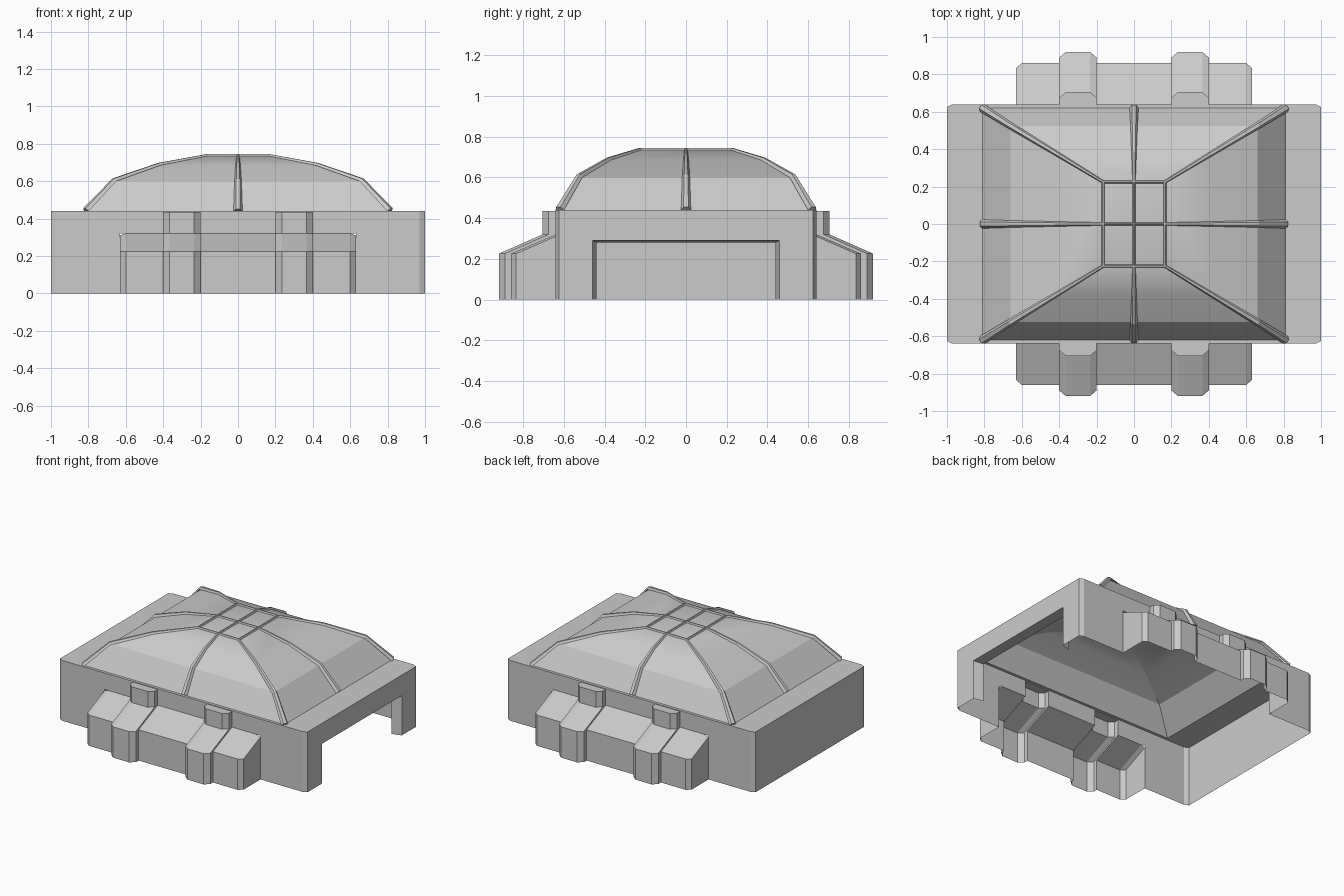
import bpy, bmesh
from mathutils import Vector

if "Cube" in bpy.data.objects:
    bpy.data.objects.remove(bpy.data.objects["Cube"])

H = 0.44          # wall height
W = 0.64          # half depth of the main shell


def finish(name, polys, smooth=None):
    """Make one welded sheet object from a list of polygons."""
    bm = bmesh.new()
    for poly in polys:
        bm.faces.new([bm.verts.new(p) for p in poly])
    bmesh.ops.remove_doubles(bm, verts=bm.verts, dist=0.0005)
    bmesh.ops.dissolve_degenerate(bm, edges=bm.edges, dist=0.0005)
    bmesh.ops.recalc_face_normals(bm, faces=bm.faces)
    # open sheets: make the normals point away from the middle of the building
    if sum(f.normal.dot(f.calc_center_median() - Vector((0, 0, 0.1))) * f.calc_area()
           for f in bm.faces) < 0:
        bmesh.ops.reverse_faces(bm, faces=bm.faces)
    me = bpy.data.meshes.new(name)
    bm.to_mesh(me)
    bm.free()
    ob = bpy.data.objects.new(name, me)
    bpy.context.collection.objects.link(ob)
    if smooth:
        bpy.ops.object.select_all(action='DESELECT')
        ob.select_set(True)
        bpy.context.view_layer.objects.active = ob
        bpy.ops.object.shade_smooth_by_angle(angle=smooth)
    return ob


def upright(a, b, z0, z1):
    return [(*a, z0), (*b, z0), (*b, z1), (*a, z1)]


# dome rings: half x, half y, z
RINGS = [(0.81, 0.62, H), (0.66, 0.525, 0.60), (0.42, 0.38, 0.685), (0.165, 0.225, 0.735)]
bx, by, _ = RINGS[0]

# main shell: walls, chamfered corners, flat roof rim, open below
walls = []
spans = [(-.97, -.63, 0), (-.63, -.40, .32), (-.40, -.20, .435), (-.20, .20, .32),
         (.20, .40, .435), (.40, .63, .32), (.63, .97, 0)]
for s in (-1, 1):
    for x0, x1, z0 in spans:
        walls.append(upright((x0, s * W), (x1, s * W), z0, H))
    walls.append([(-.97, s * W, H), (.97, s * W, H), (bx, s * by, H), (-bx, s * by, H)])
    walls.append([(s, -.625, H), (s, .625, H), (s * bx, by, H), (s * bx, -by, H)])
    for t in (-1, 1):
        walls.append(upright((s, t * .625), (s * .97, t * W), 0, H))
        walls.append([(s, t * .625, H), (s * .97, t * W, H), (s * bx, t * by, H)])
    # doorway in the right wall with tapered reveal
    walls.append(upright((1, s * .46), (1, s * .625), 0, H))
    walls.append([(1, s * .46, 0), (.93, s * .44, 0), (.93, s * .44, .28), (1, s * .46, .29)])
walls.append(upright((1, -.46), (1, .46), .29, H))
walls.append([(1, -.46, .29), (1, .46, .29), (.93, .44, .28), (.93, -.44, .28)])
walls.append(upright((-1, -.625), (-1, .625), 0, H))
finish("main_shell", walls)

# side annexes with piers: section (x, outer y, inner y, top z) lofted along x
half = [(.20, .86, W, .32), (.20, .89, .675, .435), (.235, .92, .705, .435),
        (.365, .92, .705, .435), (.40, .89, .675, .435), (.40, .86, W, .32),
        (.60, .86, W, .32), (.63, .835, W, .31), (.63, W, W, .31)]
stations = [(-x, o, i, t) for x, o, i, t in reversed(half)] + half
for s, label in ((-1, "front"), (1, "back")):
    rows = []
    for x, o, i, t in stations:
        sh = min(t, .32)
        rows.append([(x, s * o, 0), (x, s * o, .225), (x, s * i, sh), (x, s * i, t), (x, s * W, t)])
    annex = []
    for a, b in zip(rows, rows[1:]):
        for k in range(4):
            annex.append([a[k], b[k], b[k + 1], a[k + 1]])
    finish(label + "_annex", annex)

# dome panels
dome = []
for (x0, y0, z0), (x1, y1, z1) in zip(RINGS, RINGS[1:]):
    for s in (-1, 1):
        dome.append([(-x0, s * y0, z0), (x0, s * y0, z0), (x1, s * y1, z1), (-x1, s * y1, z1)])
        dome.append([(s * x0, -y0, z0), (s * x0, y0, z0), (s * x1, y1, z1), (s * x1, -y1, z1)])
tx, ty, tz = RINGS[-1]
dome.append([(-tx, -ty, tz), (tx, -ty, tz), (tx, ty, tz), (-tx, ty, tz)])
finish("dome", dome, 0.35)


def rib(name, path, w0, w1, h0, h1):
    """Raised rib of trapezoid section that tapers along a path."""
    pts = [Vector(p) for p in path]
    n = len(pts)
    flat = pts[-1] - pts[0]
    flat.z = 0
    side = flat.normalized().cross(Vector((0, 0, 1)))
    rows = []
    for k, p in enumerate(pts):
        f = k / (n - 1)
        w, h = w0 + (w1 - w0) * f, h0 + (h1 - h0) * f
        tan = (pts[min(k + 1, n - 1)] - pts[max(k - 1, 0)]).normalized()
        up = side.cross(tan)
        rows.append([p - side * w, p - side * w * .5 + up * h,
                     p + side * w * .5 + up * h, p + side * w])
    faces = [rows[0], rows[-1]]
    for a, b in zip(rows, rows[1:]):
        for k in range(3):
            faces.append([a[k], b[k], b[k + 1], a[k + 1]])
    finish(name, faces)


# ribs running down the dome: corners and mid sides
for sx, sy in ((1, 1), (1, -1), (-1, 1), (-1, -1), (1, 0), (-1, 0), (0, 1), (0, -1)):
    path = [(sx * x, sy * y, z) for x, y, z in RINGS]
    rib("dome_rib", path, .024, .008, .02, .01)

# flat frame and cross bars on the dome crown
for k in (-1, 0, 1):
    rib("crown_bar", [(k * tx, -ty, tz), (k * tx, ty, tz)], .008, .008, .01, .01)
for k in (-1, 0, 1):
    rib("crown_bar", [(-tx, k * ty, tz), (tx, k * ty, tz)], .008, .008, .01, .01)
